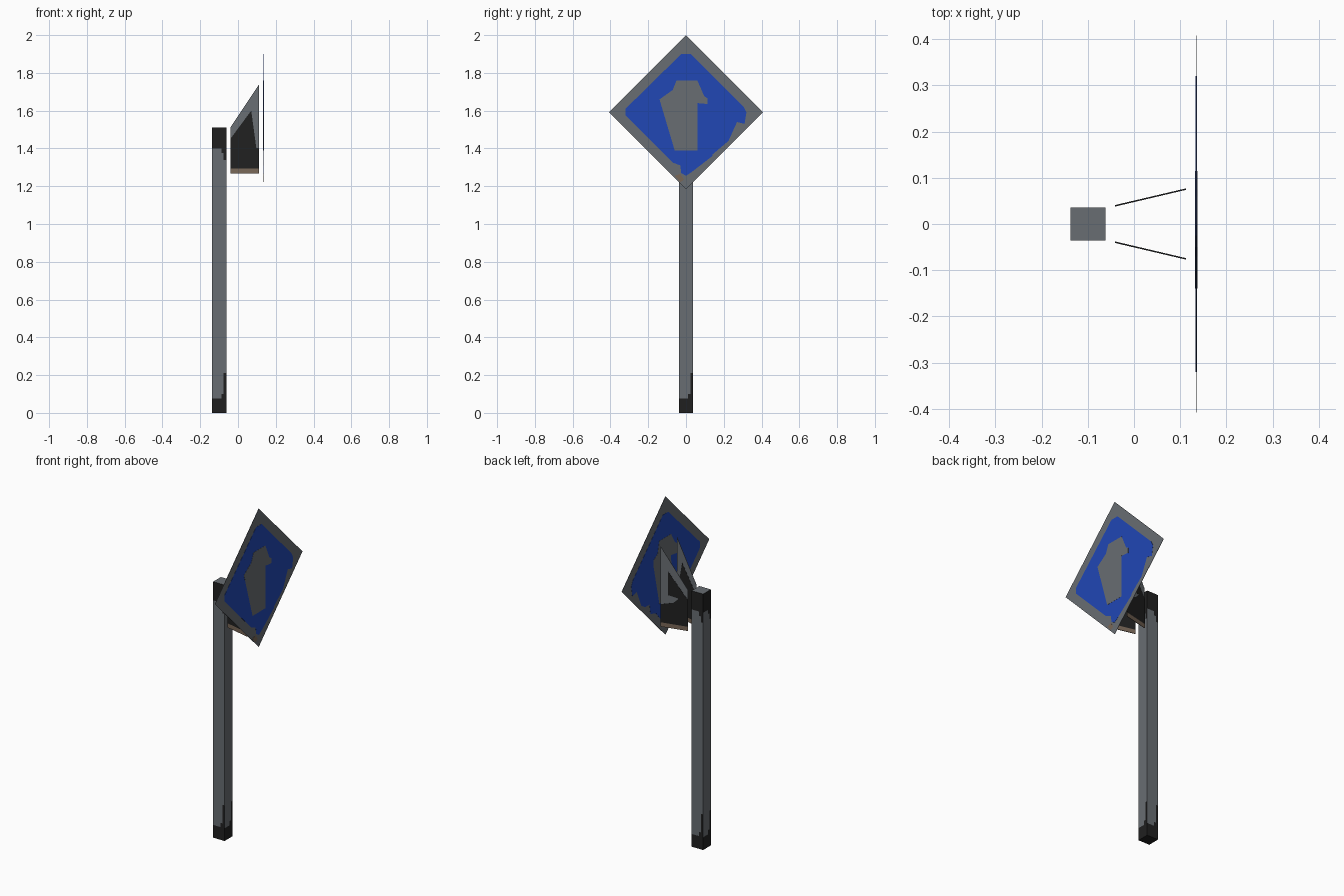
import bpy, bmesh

if "Cube" in bpy.data.objects:
    bpy.data.objects.remove(bpy.data.objects["Cube"])


def material(name, rgb):
    m = bpy.data.materials.new(name)
    m.diffuse_color = (*rgb, 1)
    m.use_nodes = True
    m.node_tree.nodes["Principled BSDF"].inputs["Base Color"].default_value = m.diffuse_color
    return m


GREY = material("weathered grey metal", (0.14, 0.155, 0.17))
DARK = material("dark rubber", (0.0145, 0.0145, 0.0145))
BLUE = material("sign blue", (0.015, 0.063, 0.46))
RUST = material("rust brown", (0.19, 0.135, 0.095))


def finish(name, bm, mats):
    bmesh.ops.recalc_face_normals(bm, faces=bm.faces[:])
    me = bpy.data.meshes.new(name)
    bm.to_mesh(me)
    bm.free()
    for m in mats:
        me.materials.append(m)
    ob = bpy.data.objects.new(name, me)
    bpy.context.collection.objects.link(ob)
    return ob


def sheet(name, outline, place, thick, mat):
    """Thin plate from a 2D outline; place(u, v, w) maps it into the world."""
    bm = bmesh.new()
    a, b = ([bm.verts.new(place(u, v, w)) for u, v in outline]
            for w in (-thick / 2, thick / 2))
    bm.faces.new(a)
    bm.faces.new(b[::-1])
    n = len(outline)
    for i in range(n):
        j = (i + 1) % n
        bm.faces.new((a[i], b[i], b[j], a[j]))
    bmesh.ops.triangulate(bm, faces=[f for f in bm.faces if len(f.verts) > 4])
    return finish(name, bm, [mat])


# Square post: dark worn ends that climb the right edge of each side
X0, X1, HY = -0.137, -0.062, 0.036
corners = [(X0, -HY), (X1, -HY), (X1, HY), (X0, HY)]
cols = [0, 0.65, 0.82, 1]
rows = [0, 0.075, 0.10, 0.21, 1.34, 1.375, 1.40, 1.51]
low = [0.075, 0.10, 0.21]
high = [1.40, 1.375, 1.34]
ring = []
for i, (ax, ay) in enumerate(corners):
    bx, by = corners[(i + 1) % 4]
    ring += [(ax + (bx - ax) * t, ay + (by - ay) * t) for t in cols[:-1]]
bm = bmesh.new()
grid = [[bm.verts.new((x, y, z)) for x, y in ring] for z in rows]
n = len(ring)
for r in range(len(rows) - 1):
    mid = (rows[r] + rows[r + 1]) / 2
    for c in range(n):
        d = (c + 1) % n
        f = bm.faces.new((grid[r][c], grid[r][d], grid[r + 1][d], grid[r + 1][c]))
        f.material_index = int(mid < low[c % 3] or mid > high[c % 3])
bm.faces.new(grid[0][::-1]).material_index = 1
bm.faces.new(grid[-1]).material_index = 0
finish("post", bm, [GREY, DARK])


# Diamond sign plate with painted layers showing on both sides
def on_sign(u, v, w):
    return (0.1346 + w, u, v)


CZ, R = 1.592, 0.408
sheet("sign_plate", [(0, CZ - R), (R, CZ), (0, CZ + R), (-R, CZ)],
      on_sign, 0.0016, GREY)
blue = [(-0.32, 1.575), (-0.32, 1.61), (-0.025, 1.90), (0.025, 1.90),
        (0.305, 1.62), (0.32, 1.59), (0.31, 1.53), (0.27, 1.54),
        (0.23, 1.50), (0.225, 1.44), (0.19, 1.42), (0.15, 1.42),
        (0.14, 1.36), (0.09, 1.345), (0.03, 1.275), (0, 1.255),
        (-0.025, 1.27), (-0.03, 1.31), (-0.07, 1.325)]
sheet("blue_panel", blue, on_sign, 0.0032, BLUE)
arrow = [(-0.06, 1.39), (0.06, 1.39), (0.05, 1.50), (0.06, 1.64),
         (0.115, 1.635), (0.115, 1.665), (0.075, 1.69), (0.06, 1.76),
         (-0.05, 1.76), (-0.07, 1.71), (-0.14, 1.66), (-0.13, 1.625),
         (-0.05, 1.635), (-0.045, 1.54)]
sheet("arrow", arrow, on_sign, 0.0048, GREY)
sheet("rust_patch", [(-0.06, 1.255), (-0.03, 1.222), (-0.01, 1.235),
                     (-0.03, 1.265)], on_sign, 0.0030, RUST)


# Two side brackets, closing in towards the post
dark = [(-0.041, 1.45), (0.07, 1.60), (0.07, 1.46), (0.01, 1.45),
        (-0.01, 1.425), (-0.005, 1.405), (0.04, 1.42), (0.112, 1.40),
        (0.112, 1.293), (-0.041, 1.293)]
for side, s in (("left", -1), ("right", 1)):
    def on_bracket(u, v, w, s=s):
        return (u, s * (0.049 + 0.235 * u) + w, v)

    sheet(f"{side}_bracket", [(-0.041, 1.268), (0.112, 1.268),
                              (0.112, 1.74), (-0.041, 1.51)],
          on_bracket, 0.0016, GREY)
    sheet(f"{side}_bracket_dark_area", dark, on_bracket, 0.0032, DARK)
    sheet(f"{side}_bracket_rust_strip", [(-0.041, 1.268), (0.112, 1.268),
                                         (0.112, 1.293), (-0.041, 1.293)],
          on_bracket, 0.0032, RUST)
